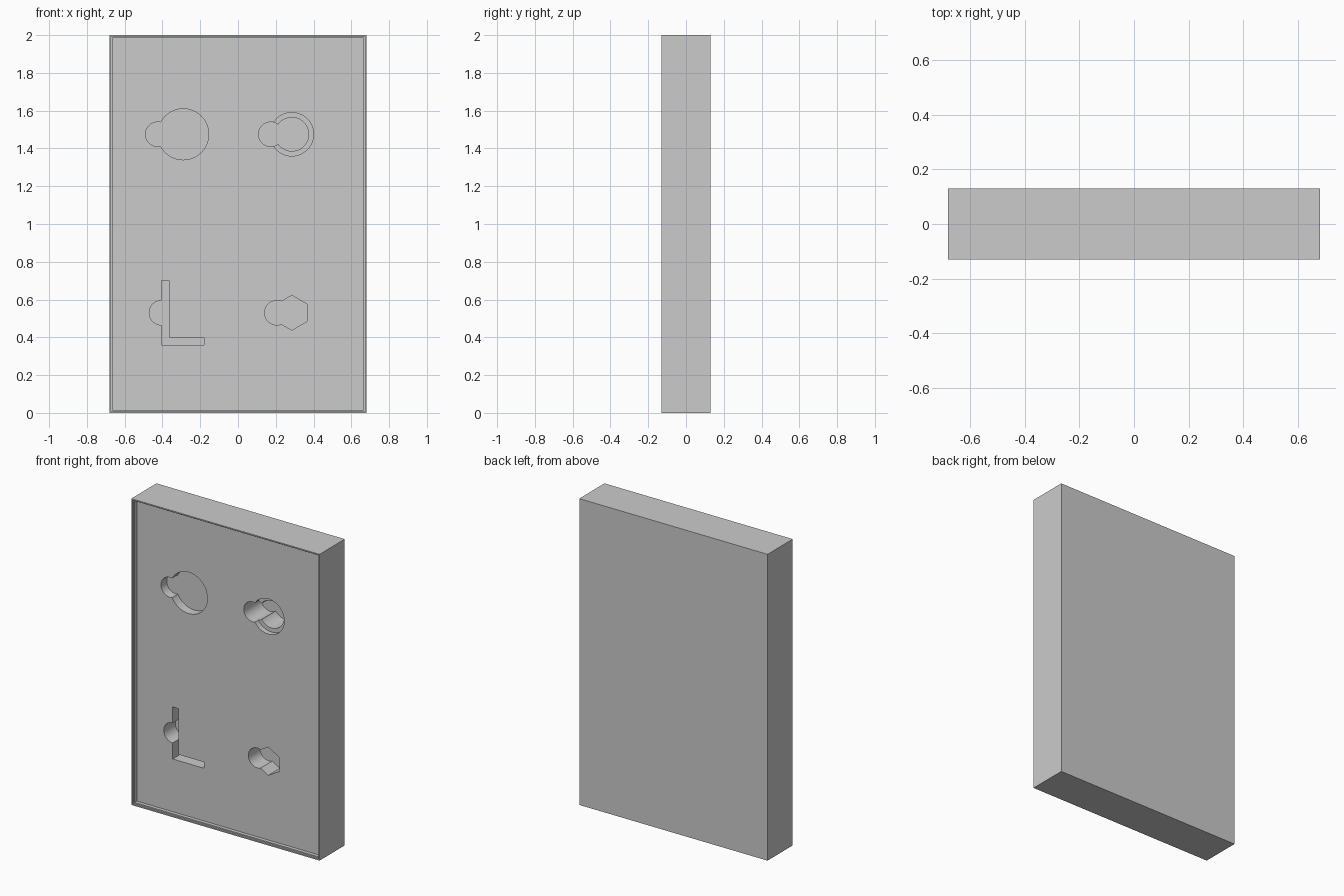
import bpy, bmesh, math

if "Cube" in bpy.data.objects:
    bpy.data.objects.remove(bpy.data.objects["Cube"])

W, D, H = 0.68, 0.13, 2.0      # half width, half depth, height
FLOOR = -D + 0.035             # tray face inside the rim


def prism(name, pts, y0, y1):
    """Extrude an x-z outline along y."""
    bm = bmesh.new()
    f = bm.faces.new([bm.verts.new((x, y0, z)) for x, z in pts])
    ext = bmesh.ops.extrude_face_region(bm, geom=[f])
    verts = [g for g in ext["geom"] if isinstance(g, bmesh.types.BMVert)]
    bmesh.ops.translate(bm, verts=verts, vec=(0, y1 - y0, 0))
    bmesh.ops.recalc_face_normals(bm, faces=bm.faces)
    me = bpy.data.meshes.new(name)
    bm.to_mesh(me)
    bm.free()
    ob = bpy.data.objects.new(name, me)
    bpy.context.collection.objects.link(ob)
    return ob


def rect(x0, x1, z0, z1):
    return [(x0, z0), (x1, z0), (x1, z1), (x0, z1)]


def ring(cx, cz, r, n=64, start=0.0, sweep=2 * math.pi):
    full = sweep > 6.28
    k = n if full else n + 1
    return [(cx + r * math.cos(start + sweep * i / n),
             cz + r * math.sin(start + sweep * i / n)) for i in range(k)]


tray = prism("tray", rect(-W, W, 0, H), -D, D)


def carve(name, pts, bottom):
    cutter = prism(name + "_cutter", pts, -0.3, bottom)
    cutter.hide_render = True
    m = tray.modifiers.new(name, 'BOOLEAN')
    m.operation, m.solver, m.object = 'DIFFERENCE', 'EXACT', cutter
    bpy.context.view_layer.objects.active = tray
    bpy.ops.object.modifier_apply(modifier=m.name)
    bpy.data.objects.remove(cutter, do_unlink=True)


# Stepped rim around the front
carve("rim_lip", rect(-W + 0.008, W - 0.008, 0.008, H - 0.008), -D + 0.012)
carve("rim_recess", rect(-W + 0.016, W - 0.016, 0.016, H - 0.016), FLOOR)

# Shallow round pocket with finger notch
carve("disc_pocket", ring(-0.29, 1.475, 0.135), FLOOR + 0.06)
carve("disc_notch", ring(-0.425, 1.475, 0.065, 48), FLOOR + 0.06)

# Stepped round pocket with finger notch
carve("step_shoulder", ring(0.285, 1.475, 0.115), FLOOR + 0.035)
carve("step_pocket", ring(0.285, 1.475, 0.089), FLOOR + 0.18)
carve("step_notch", ring(0.173, 1.475, 0.065, 48), FLOOR + 0.18)

# L-shaped key pocket with half-round notch
carve("key_pocket", [(-0.405, 0.36), (-0.18, 0.36), (-0.18, 0.40), (-0.365, 0.40),
                     (-0.365, 0.70), (-0.405, 0.70)], FLOOR + 0.12)
half = ring(-0.405, 0.53, 0.065, 24, math.pi / 2, math.pi)
carve("key_notch", half + [(-0.385, 0.465), (-0.385, 0.595)], FLOOR + 0.12)

# Hexagonal pocket with finger notch
carve("hex_pocket", ring(0.285, 0.53, 0.092, 6, math.pi / 2), FLOOR + 0.12)
carve("hex_notch", ring(0.206, 0.53, 0.065, 48), FLOOR + 0.12)

# Smooth round pocket walls, keep corners sharp
bpy.ops.object.select_all(action='DESELECT')
tray.select_set(True)
bpy.context.view_layer.objects.active = tray
bpy.ops.object.shade_smooth_by_angle(angle=math.radians(30))
